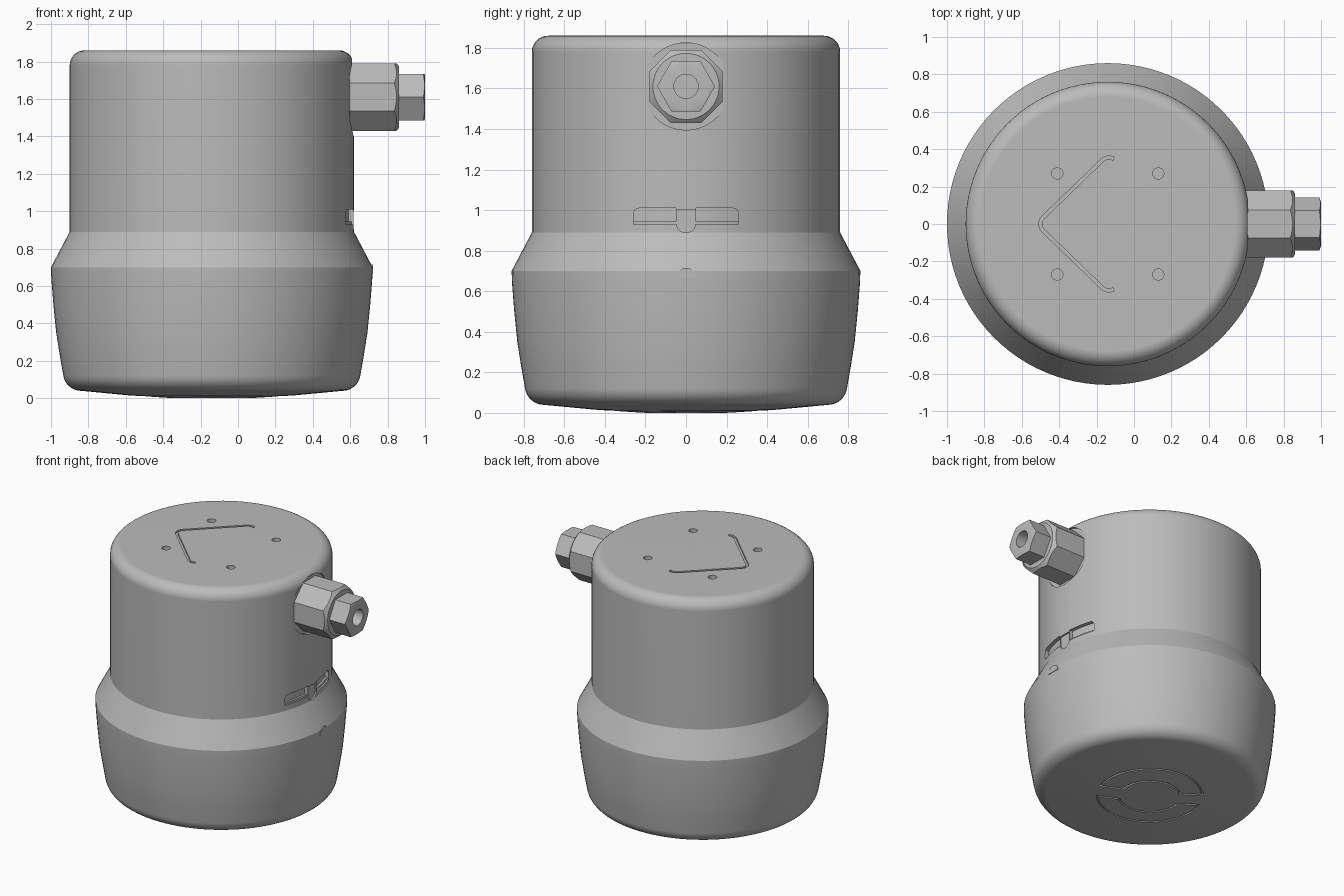
import bpy, bmesh
from math import sin, cos, radians, pi
from mathutils import Matrix, Vector

if "Cube" in bpy.data.objects:
    bpy.data.objects.remove(bpy.data.objects["Cube"], do_unlink=True)

CX = -0.14          # axis of the housing
GZ = 1.61           # height of the cable fitting

grey = bpy.data.materials.new("grey metal")
grey.use_nodes = True
grey.diffuse_color = (0.5, 0.5, 0.5, 1)
grey.node_tree.nodes["Principled BSDF"].inputs["Base Color"].default_value = grey.diffuse_color

UPRIGHT = Matrix.Translation((CX, 0, 0))
SIDEWAYS = Matrix.Translation((0, 0, GZ)) @ Matrix.Rotation(pi / 2, 4, 'Y')


def finish_mesh(name, bm, matrix=Matrix()):
    bmesh.ops.recalc_face_normals(bm, faces=bm.faces)
    mesh = bpy.data.meshes.new(name)
    bm.to_mesh(mesh)
    bm.free()
    mesh.transform(matrix)
    mesh.materials.append(grey)
    obj = bpy.data.objects.new(name, mesh)
    bpy.context.collection.objects.link(obj)
    return obj


def lathe(name, profile, sides, matrix=UPRIGHT, start=0):
    """Turn a closed (radius, height) profile around local z."""
    bm = bmesh.new()
    turn = Matrix.Rotation(radians(start), 3, 'Z')
    verts = [bm.verts.new(turn @ Vector((r, 0, h))) for r, h in profile]
    edges = [bm.edges.new(pair) for pair in zip(verts, verts[1:])]
    bmesh.ops.spin(bm, geom=verts + edges, cent=(0, 0, 0), axis=(0, 0, 1),
                   angle=2 * pi, steps=sides)
    bmesh.ops.remove_doubles(bm, verts=bm.verts, dist=0.0001)
    return finish_mesh(name, bm, matrix)


def rod(name, r, h0, h1, sides, matrix, start=0):
    return lathe(name, [(0, h0), (r, h0), (r, h1), (0, h1)], sides, matrix, start)


def side_prism(name, outline, x0, x1):
    """Extrude a (y, z) outline along x."""
    bm = bmesh.new()
    face = bm.faces.new([bm.verts.new((x0, y, z)) for y, z in outline])
    new = bmesh.ops.extrude_face_region(bm, geom=[face])["geom"]
    bmesh.ops.translate(bm, vec=(x1 - x0, 0, 0),
                        verts=[v for v in new if isinstance(v, bmesh.types.BMVert)])
    return finish_mesh(name, bm)


def ribbon(name, path, width, z0, z1, closed=False):
    """Thin upright wall along an (x, y) path, for cutting grooves."""
    bm = bmesh.new()
    low = [bm.verts.new((x, y, z0)) for x, y in path]
    high = [bm.verts.new((x, y, z1)) for x, y in path]
    for i in range(len(path) - (0 if closed else 1)):
        j = (i + 1) % len(path)
        bm.faces.new((low[i], low[j], high[j], high[i]))
    obj = finish_mesh(name, bm)
    wall = obj.modifiers.new("wall", 'SOLIDIFY')
    wall.thickness, wall.offset, wall.use_even_offset = width, 0, True
    bake(obj)
    return obj


def bake(obj):
    graph = bpy.context.evaluated_depsgraph_get()
    mesh = bpy.data.meshes.new_from_object(obj.evaluated_get(graph))
    obj.modifiers.clear()
    obj.data = mesh


def boolean(obj, cutter, operation='DIFFERENCE'):
    mod = obj.modifiers.new("cut", 'BOOLEAN')
    mod.operation, mod.solver, mod.object = operation, 'EXACT', cutter
    bake(obj)
    bpy.data.objects.remove(cutter, do_unlink=True)


def arc(cx, cy, r, a0, a1, steps):
    angles = [radians(a0 + (a1 - a0) * i / steps) for i in range(steps + 1)]
    return [(cx + r * cos(a), cy + r * sin(a)) for a in angles]


# Housing: domed base, flared skirt, straight can with a rounded lid edge
profile = [(0, 0), (0.2, 0), (0.45, 0.016)]
profile += arc(0.70, 0.135, 0.095, -86, -8, 8)
profile += [(0.813, 0.23), (0.832, 0.35), (0.847, 0.5), (0.858, 0.64),
            (0.86, 0.7), (0.76, 0.89)]
profile += arc(0.68, 1.78, 0.08, 0, 90, 8) + [(0, 1.86)]
housing = lathe("housing", profile, 96)

# Flat seat for the cable fitting
boolean(housing, rod("seat_cutter", 0.215, 0.595, 0.8, 48, SIDEWAYS))

# Latch slots on either side of a shallow rounded channel
slot = [(0.05, 0.93), (0.26, 0.93), (0.26, 0.985), (0.25, 1.003),
        (0.23, 1.01), (0.05, 1.01)]
for s in (1, -1):
    boolean(housing, side_prism("slot_cutter", [(s * y, z) for y, z in slot], 0.5, 0.8))
channel = arc(0, 0.938, 0.049, 180, 360, 10) + [(0.049, 1.0), (-0.049, 1.0)]
boolean(housing, side_prism("channel_cutter", channel, 0.608, 0.8))

# Screw holes and the pointer groove in the lid
for x in (-0.41, 0.13):
    for y in (0.27, -0.27):
        hole = Matrix.Translation((x, y, 0))
        boolean(housing, rod("hole_cutter", 0.03, 1.82, 1.9, 20, hole))
half = arc(-0.45, 0, 0.05, 180, 135, 4)
half += arc(-0.135, 0.305, 0.05, 135, 60, 6)
pointer = [(x, -y) for x, y in half[:0:-1]] + half
boolean(housing, ribbon("pointer_cutter", pointer, 0.018, 1.847, 1.9))

# Two half-ring grooves under the base
for a in (-30, 150):
    outline = arc(CX, 0, 0.36, a + 11, a + 169, 24) + arc(CX, 0, 0.21, a + 161, a + 19, 18)
    boolean(housing, ribbon("ring_cutter", outline, 0.012, -0.05, 0.02, closed=True))

# Inner wall seen through the slots, with a small ledge
inner = lathe("slot_inner_wall", [(0, 0.91), (0.748, 0.91), (0.748, 0.945),
                                  (0.732, 0.945), (0.732, 1.03), (0, 1.03)], 96)

# Small arched bump on the skirt edge
bump = side_prism("skirt_bump", arc(0, 0.665, 0.05, 0, 180, 10), 0.6, 0.722)

# Cable fitting: eight-sided body with a turned chamfer
nut = rod("fitting_body", 0.195, 0.55, 0.862, 8, SIDEWAYS, 22.5)
boolean(nut, lathe("chamfer_tool", [(0, 0.5), (0.25, 0.5), (0.25, 0.79), (0.163, 0.862),
                                   (0, 0.862)], 64, SIDEWAYS), 'INTERSECT')

# Six-sided end cap with a cable bore
cap = rod("fitting_cap", 0.143, 0.84, 1.0, 6, SIDEWAYS, 90)
boolean(cap, lathe("cap_chamfer_tool", [(0, 0.8), (0.16, 0.8), (0.16, 0.985), (0.115, 1.0),
                                       (0, 1.0)], 64, SIDEWAYS), 'INTERSECT')
boolean(cap, rod("bore_cutter", 0.06, 0.88, 1.1, 32, SIDEWAYS))

# Smooth turned surfaces, crisp machined edges
for obj in (housing, inner, bump, nut, cap):
    bpy.ops.object.select_all(action='DESELECT')
    obj.select_set(True)
    bpy.context.view_layer.objects.active = obj
    bpy.ops.object.shade_smooth_by_angle(angle=radians(24))
    weighted = obj.modifiers.new("weighted normals", 'WEIGHTED_NORMAL')
    weighted.keep_sharp = True
